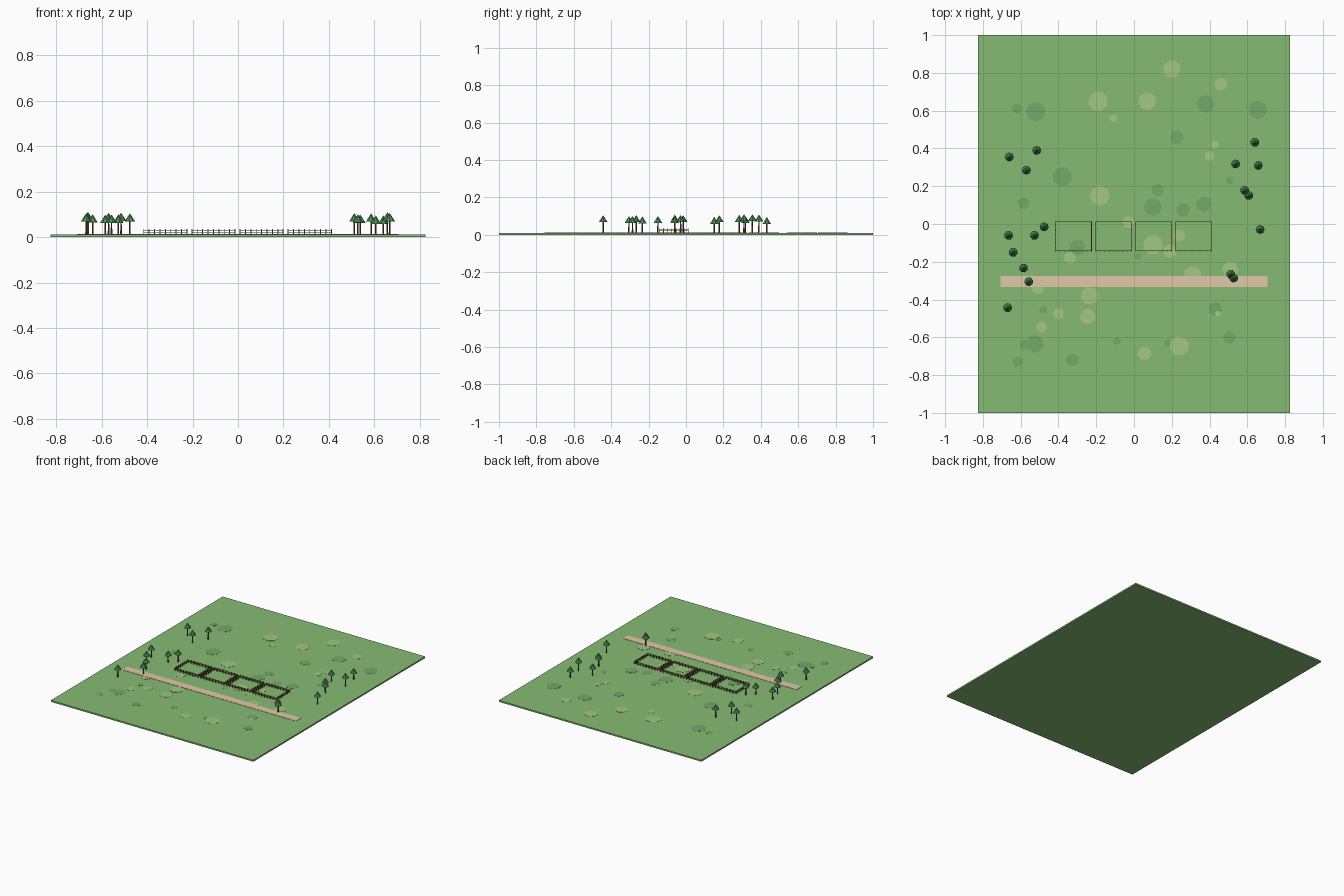
import bpy, bmesh, math, random
from mathutils import Matrix, Vector

random.seed(4)
TOP = 0.011  # height of the grass surface


def material(name, rgb):
    m = bpy.data.materials.new(name)
    m.diffuse_color = (*rgb, 1)
    return m


GRASS = material("grass", (0.24, 0.50, 0.17))
DARK = material("dark_grass", (0.17, 0.40, 0.14))
LIGHT = material("light_grass", (0.36, 0.57, 0.22))
SAND = material("sand", (0.75, 0.58, 0.38))
WOOD = material("fence_wood", (0.20, 0.11, 0.05))
BARK = material("bark", (0.16, 0.08, 0.04))
LEAF = material("leaves", (0.08, 0.27, 0.09))


def box(bm, x0, x1, y0, y1, z0, z1):
    size = Matrix.Diagonal((x1 - x0, y1 - y0, z1 - z0, 1))
    mid = Vector((x0 + x1, y0 + y1, z0 + z1)) / 2
    bmesh.ops.create_cube(bm, size=1, matrix=Matrix.Translation(mid) @ size)


def cone(bm, x, y, z0, z1, r0, r1, sides, turn=0.0):
    bmesh.ops.create_cone(
        bm, cap_ends=True, segments=sides, radius1=r0, radius2=r1, depth=z1 - z0,
        matrix=Matrix.Translation((x, y, (z0 + z1) / 2)) @ Matrix.Rotation(turn, 4, 'Z'))


def finish(bm, name, mat):
    me = bpy.data.meshes.new(name)
    bm.to_mesh(me)
    bm.free()
    me.materials.append(mat)
    ob = bpy.data.objects.new(name, me)
    bpy.context.collection.objects.link(ob)
    return ob


# Meadow slab
bm = bmesh.new()
box(bm, -0.825, 0.825, -1, 1, 0, TOP)
finish(bm, "meadow", GRASS)

# Straight sandy path
bm = bmesh.new()
box(bm, -0.708, 0.706, -0.333, -0.274, TOP - 0.002, TOP + 0.002)
finish(bm, "path", SAND)

# Flat grass patches: x, y, radius
light = [(-.19, .65, .053), (.07, .65, .048), (.20, .82, .048), (.46, .74, .035),
         (-.11, .56, .021), (.43, .42, .022), (.40, .36, .026), (-.18, .15, .053),
         (-.03, .01, .032), (.24, -.06, .032), (.10, -.11, .053), (.19, -.145, .037),
         (.31, -.27, .048), (.51, -.24, .043), (-.34, -.18, .032), (-.235, -.38, .048),
         (-.40, -.475, .029), (-.245, -.49, .042), (-.49, -.545, .029),
         (.055, -.685, .037), (.24, -.645, .053), (.445, -.475, .016), (-.51, -.34, .032)]
dark = [(-.52, .595, .053), (-.62, .61, .027), (.38, .635, .048), (.655, .605, .05),
        (.225, .46, .037), (-.38, .25, .053), (-.585, .11, .032), (.125, .18, .034),
        (.10, .09, .048), (.26, .075, .037), (.37, .105, .042), (.505, .23, .021),
        (-.30, -.125, .042), (.02, -.17, .019), (.43, -.45, .037), (.505, -.60, .034),
        (.18, -.63, .021), (-.09, -.62, .021), (-.325, -.72, .034), (-.525, -.635, .047),
        (-.615, -.73, .027), (-.58, -.64, .027), (-.48, -.455, .021)]
for name, mat, spots, h in (("light_patches", LIGHT, light, .0012),
                            ("dark_patches", DARK, dark, .0008)):
    bm = bmesh.new()
    for x, y, r in spots:
        cone(bm, x, y, TOP - 0.001, TOP + h, r, r, 8, random.random())
    finish(bm, name, mat)

# Four fenced pens, each with posts and two rails all round
W, D, CY = 0.19, 0.155, -0.065
T, P = 0.0015, 0.002  # half thickness of rail and post
for i in range(4):
    cx = (i - 1.5) * 0.212 - 0.002
    x0, x1, y0, y1 = cx - W / 2, cx + W / 2, CY - D / 2, CY + D / 2
    bm = bmesh.new()
    for z in (0.021, 0.031):
        for y in (y0, y1):
            box(bm, x0, x1, y - T, y + T, z - T, z + T)
        for x in (x0, x1):
            box(bm, x - T, x + T, y0, y1, z - T, z + T)
    nx, ny = 8, 7
    posts = [(x0 + W * k / nx, y) for k in range(nx + 1) for y in (y0, y1)]
    posts += [(x, y0 + D * k / ny) for k in range(1, ny) for x in (x0, x1)]
    for x, y in posts:
        box(bm, x - P, x + P, y - P, y + P, TOP, 0.035)
    finish(bm, f"pen_fence_{i + 1}", WOOD)

# Trees: x, y, top height
trees = [(-.66, .355, .11), (-.515, .39, .108), (-.57, .285, .107), (-.476, -.015, .105),
         (-.527, -.06, .1), (-.664, -.06, .108), (-.64, -.15, .101), (-.585, -.233, .099),
         (-.557, -.305, .1), (-.669, -.443, .105), (.64, .432, .096), (.538, .318, .1),
         (.658, .31, .11), (.586, .178, .105), (.607, .151, .096), (.668, -.029, .106),
         (.512, -.266, .106), (.528, -.286, .101)]
trunks, crowns = bmesh.new(), bmesh.new()
for x, y, h in trees:
    base = h - 0.037
    cone(trunks, x, y, TOP, base + 0.006, 0.0042, 0.0034, 6)
    cone(crowns, x, y, base, h, 0.024, 0, 8, random.random())
finish(trunks, "tree_trunks", BARK)
finish(crowns, "tree_crowns", LEAF)
